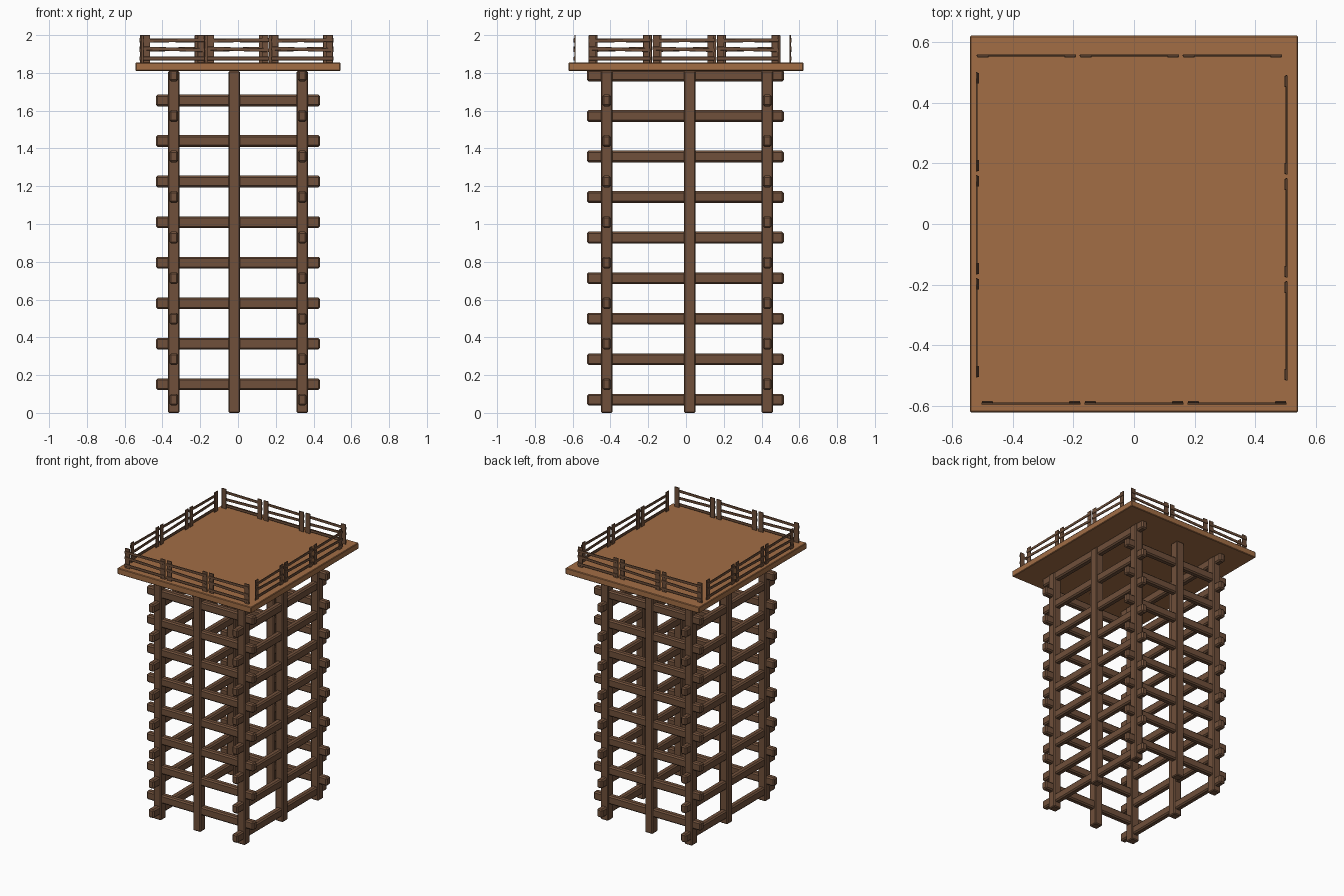
import bpy
import bmesh
from mathutils import Matrix, Vector

if "Cube" in bpy.data.objects:
    bpy.data.objects.remove(bpy.data.objects["Cube"])


def material(name, color):
    m = bpy.data.materials.new(name)
    m.diffuse_color = (*color, 1)
    m.use_nodes = True
    m.node_tree.nodes["Principled BSDF"].inputs["Base Color"].default_value = m.diffuse_color
    return m


LOG = material("dark_wood", (0.16, 0.08, 0.043))
PLANK = material("deck_wood", (0.36, 0.155, 0.06))


def box(name, center, size, mat, bevel=0.0):
    bm = bmesh.new()
    bmesh.ops.create_cube(bm, size=1)
    bmesh.ops.scale(bm, vec=Vector(size), verts=bm.verts)
    if bevel:
        bmesh.ops.bevel(bm, geom=bm.edges[:], offset=bevel, segments=1,
                        affect='EDGES', profile=0.5)
    me = bpy.data.meshes.new(name)
    bm.to_mesh(me)
    bm.free()
    me.materials.append(mat)
    ob = bpy.data.objects.new(name, me)
    ob.location = center
    bpy.context.collection.objects.link(ob)
    return ob


X = 0.34                  # side frame position
FRONT, BACK = -0.42, 0.43
DECK_BOTTOM, DECK_TOP = 1.81, 1.855
STEP = 0.2145             # spacing between beams

# upright posts: four corners and one in the middle of each side
posts = [(-X, FRONT), (X, FRONT), (-X, BACK), (X, BACK),
         (-0.02, FRONT), (-0.02, BACK), (-X, 0.02), (X, 0.02)]
for px, py in posts:
    box("upright_post", (px, py, DECK_BOTTOM / 2), (0.062, 0.062, DECK_BOTTOM), LOG, 0.006)

# cross beams on the front and back
for i in range(8):
    for y in (FRONT, BACK):
        box("cross_beam", (0, y, 0.152 + i * STEP), (0.868, 0.045, 0.062), LOG, 0.009)

# beams along the left and right sides
for i in range(9):
    for x in (-X, X):
        box("side_beam", (x, -0.003, 0.07 + i * STEP), (0.045, 1.042, 0.062), LOG, 0.009)

# platform
box("deck", (0, 0, (DECK_BOTTOM + DECK_TOP) / 2),
    (1.084, 1.244, DECK_TOP - DECK_BOTTOM), PLANK, 0.004)


def fence_panel(matrix):
    # two flat posts on the inner face (+y) and three rails, the middle one tilted
    parts = []
    for s in (-1, 1):
        parts.append(box("fence_post", (s * 0.144, 0.004, 1.927),
                         (0.036, 0.006, 0.146), LOG, 0.001))
    for z, tilt in ((1.876, 0.0), (1.925, 0.03), (1.972, -0.012)):
        rail = box("fence_rail", (0, 0, z), (0.328, 0.006, 0.019), LOG, 0.001)
        rail.rotation_euler.y = tilt
        parts.append(rail)
    for p in parts:
        p.matrix_world = matrix @ Matrix.LocRotScale(p.location, p.rotation_euler, None)


# railing: three panels on each edge (edge centre x, y, rotation in degrees)
for cx, cy, deg in ((0.0, -0.592, 0), (0.503, -0.013, 90),
                    (-0.015, 0.556, 180), (-0.519, -0.003, -90)):
    turn = Matrix.Rotation(deg * 3.14159265 / 180, 4, 'Z')
    for k in (-1, 0, 1):
        fence_panel(Matrix.Translation((cx, cy, 0)) @ turn @ Matrix.Translation((k * 0.34, 0, 0)))
